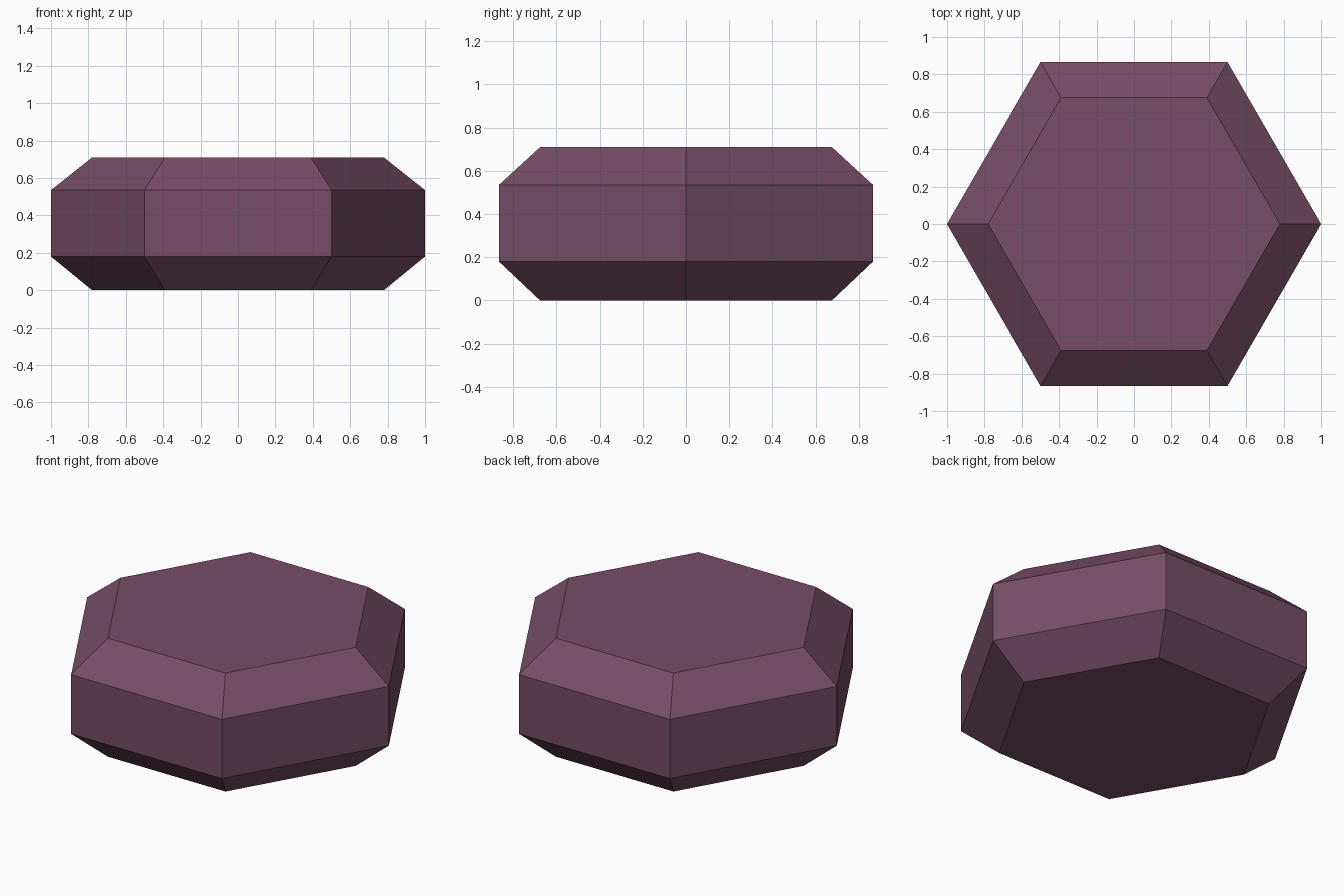
import bpy
import bmesh
from math import cos, sin, tau

cube = bpy.data.objects.get("Cube")
if cube:
    bpy.data.objects.remove(cube, do_unlink=True)

SIDES = 6
# Radius and height of each ring, bottom to top
PROFILE = [(0.78, 0.0), (1.0, 0.18), (1.0, 0.535), (0.78, 0.71)]


def make_material(name, color):
    mat = bpy.data.materials.new(name)
    mat.use_nodes = True
    mat.diffuse_color = color
    mat.node_tree.nodes["Principled BSDF"].inputs["Base Color"].default_value = color
    return mat


# Hexagonal block with bevelled top and bottom rims
bm = bmesh.new()
rings = [[bm.verts.new((r * cos(tau * i / SIDES), r * sin(tau * i / SIDES), z))
          for i in range(SIDES)] for r, z in PROFILE]
for low, high in zip(rings, rings[1:]):
    for i in range(SIDES):
        j = (i + 1) % SIDES
        bm.faces.new((low[i], low[j], high[j], high[i]))

# Flat end caps
bm.faces.new(rings[0][::-1])
bm.faces.new(rings[-1])
bmesh.ops.recalc_face_normals(bm, faces=bm.faces)

mesh = bpy.data.meshes.new("hexagonal_block")
bm.to_mesh(mesh)
bm.free()
mesh.materials.append(make_material("dusky plum", (0.18, 0.075, 0.13, 1.0)))
block = bpy.data.objects.new("hexagonal_block", mesh)
bpy.context.collection.objects.link(block)
